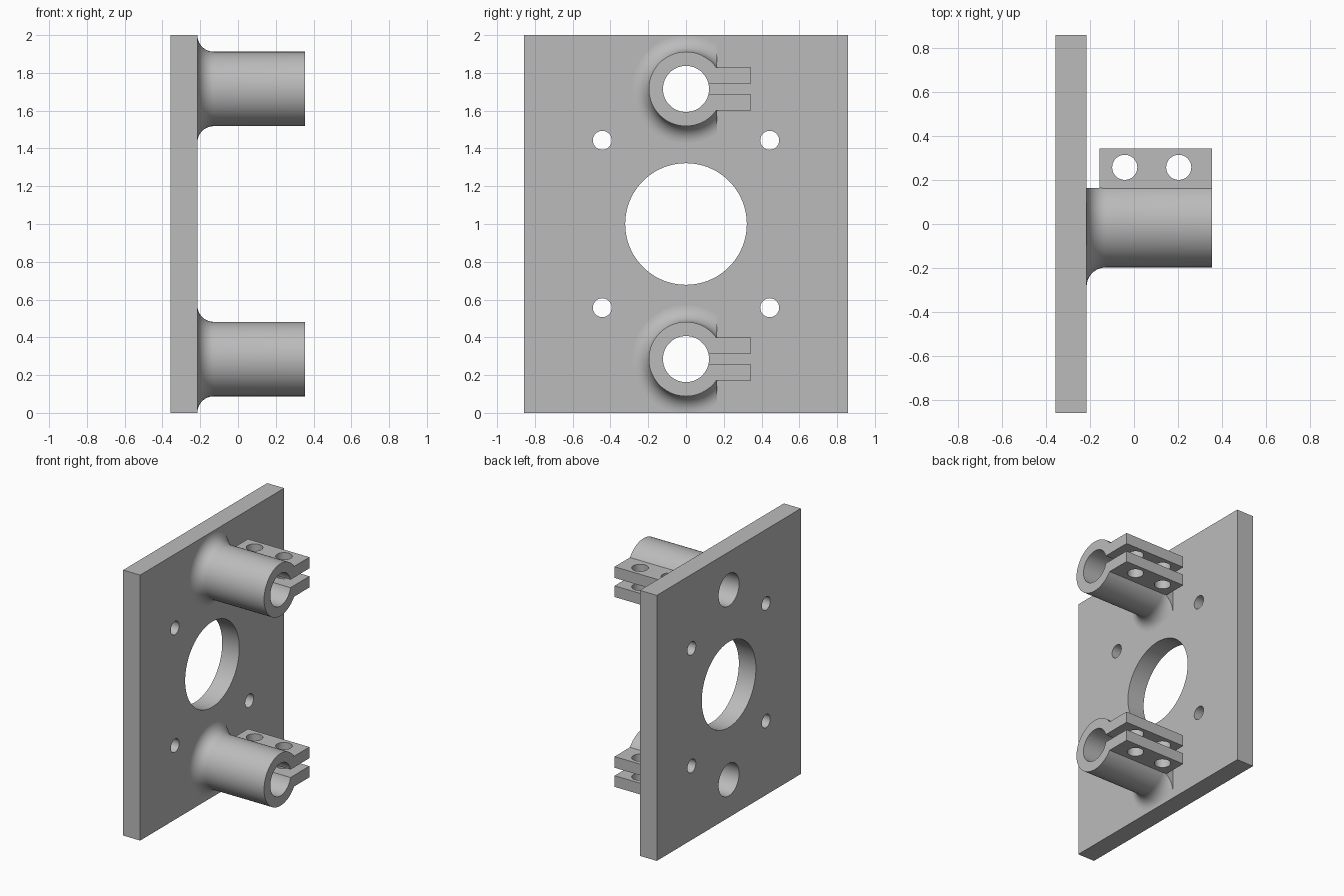
import bpy, bmesh, math
from mathutils import Matrix, Vector

cube = bpy.data.objects.get("Cube")
if cube:
    bpy.data.objects.remove(cube, do_unlink=True)

grey = bpy.data.materials.new("machined grey")
grey.use_nodes = True
GREY = (0.5, 0.5, 0.5, 1)
grey.diffuse_color = GREY
grey.node_tree.nodes["Principled BSDF"].inputs["Base Color"].default_value = GREY

BACK, FACE, END = -0.357, -0.215, 0.355   # plate back, plate front, clamp end
OUTER, BORE, FILLET = 0.197, 0.122, 0.087
RELIEF_X, RELIEF_Y, TAB_Y = -0.157, 0.163, 0.343


def finish(bm, name):
    bmesh.ops.recalc_face_normals(bm, faces=bm.faces)
    mesh = bpy.data.meshes.new(name)
    bm.to_mesh(mesh)
    bm.free()
    mesh.materials.append(grey)
    obj = bpy.data.objects.new(name, mesh)
    bpy.context.collection.objects.link(obj)
    return obj


def box(name, low, high):
    low, high = Vector(low), Vector(high)
    bm = bmesh.new()
    bmesh.ops.create_cube(bm, size=1, matrix=Matrix.Translation((low + high) / 2)
                          @ Matrix.Diagonal((*(high - low), 1)))
    return finish(bm, name)


def rod(name, center, radius, length, axis, sides=48):
    turn = Matrix.Rotation(math.pi / 2, 4, "Y") if axis == "X" else Matrix()
    bm = bmesh.new()
    bmesh.ops.create_cone(bm, cap_ends=True, segments=sides, radius1=radius,
                          radius2=radius, depth=length,
                          matrix=Matrix.Translation(center) @ turn)
    return finish(bm, name)


def combine(obj, tool, operation="DIFFERENCE"):
    mod = obj.modifiers.new("cut", "BOOLEAN")
    mod.operation, mod.object, mod.solver = operation, tool, "EXACT"
    bpy.context.view_layer.objects.active = obj
    bpy.ops.object.modifier_apply(modifier=mod.name)
    bpy.data.objects.remove(tool, do_unlink=True)


def smooth(obj):
    bpy.ops.object.select_all(action="DESELECT")
    obj.select_set(True)
    bpy.context.view_layer.objects.active = obj
    bpy.ops.object.shade_smooth_by_angle(angle=math.radians(30))


def flared_sleeve(name, z):
    # Solid of revolution with a concave fillet at the root
    arc = [math.pi / 2 * i / 10 for i in range(11)]
    profile = [(FACE, 0)]
    profile += [(FACE + FILLET * (1 - math.cos(a)),
                 OUTER + FILLET * (1 - math.sin(a))) for a in arc]
    profile += [(END, OUTER), (END, 0)]
    bm = bmesh.new()
    verts = [bm.verts.new((x, 0, z + r)) for x, r in profile]
    edges = [bm.edges.new(pair) for pair in zip(verts, verts[1:])]
    bmesh.ops.spin(bm, geom=verts + edges, cent=(0, 0, z), axis=(1, 0, 0),
                   angle=math.tau, steps=72, use_duplicate=False)
    bmesh.ops.remove_doubles(bm, verts=bm.verts, dist=1e-5)
    return finish(bm, name)


# Mounting plate with the large opening, screw holes and shaft holes
plate = box("mounting_plate", (BACK, -0.857, 0), (FACE, 0.857, 2))
holes = [(0, 1, 0.322)]
holes += [(y, 1 + dz, 0.05) for y in (-0.443, 0.443) for dz in (-0.443, 0.443)]
holes += [(0, z, BORE) for z in (0.285, 1.715)]
for y, z, radius in holes:
    combine(plate, rod("hole", (BACK, y, z), radius, 1, "X", 72))
smooth(plate)

# Split shaft clamps
for name, z in (("lower_clamp", 0.285), ("upper_clamp", 1.715)):
    clamp = flared_sleeve(name, z)
    # Relief next to the plate, then the clamping tab
    combine(clamp, box("relief", (-0.5, RELIEF_Y, z - 0.5), (RELIEF_X, 0.5, z + 0.5)))
    combine(clamp, box("tab", (RELIEF_X, 0.14, z - 0.114), (END, TAB_Y, z + 0.114)), "UNION")
    # Shaft bore, slot and bolt holes
    combine(clamp, rod("bore", (0, 0, z), BORE, 2, "X", 72))
    combine(clamp, box("slot", (-0.5, 0.05, z - 0.03), (0.5, 0.5, z + 0.03)))
    for x in (-0.042, 0.203):
        combine(clamp, rod("bolt_hole", (x, 0.257, z), 0.057, 0.5, "Z"))
    smooth(clamp)
